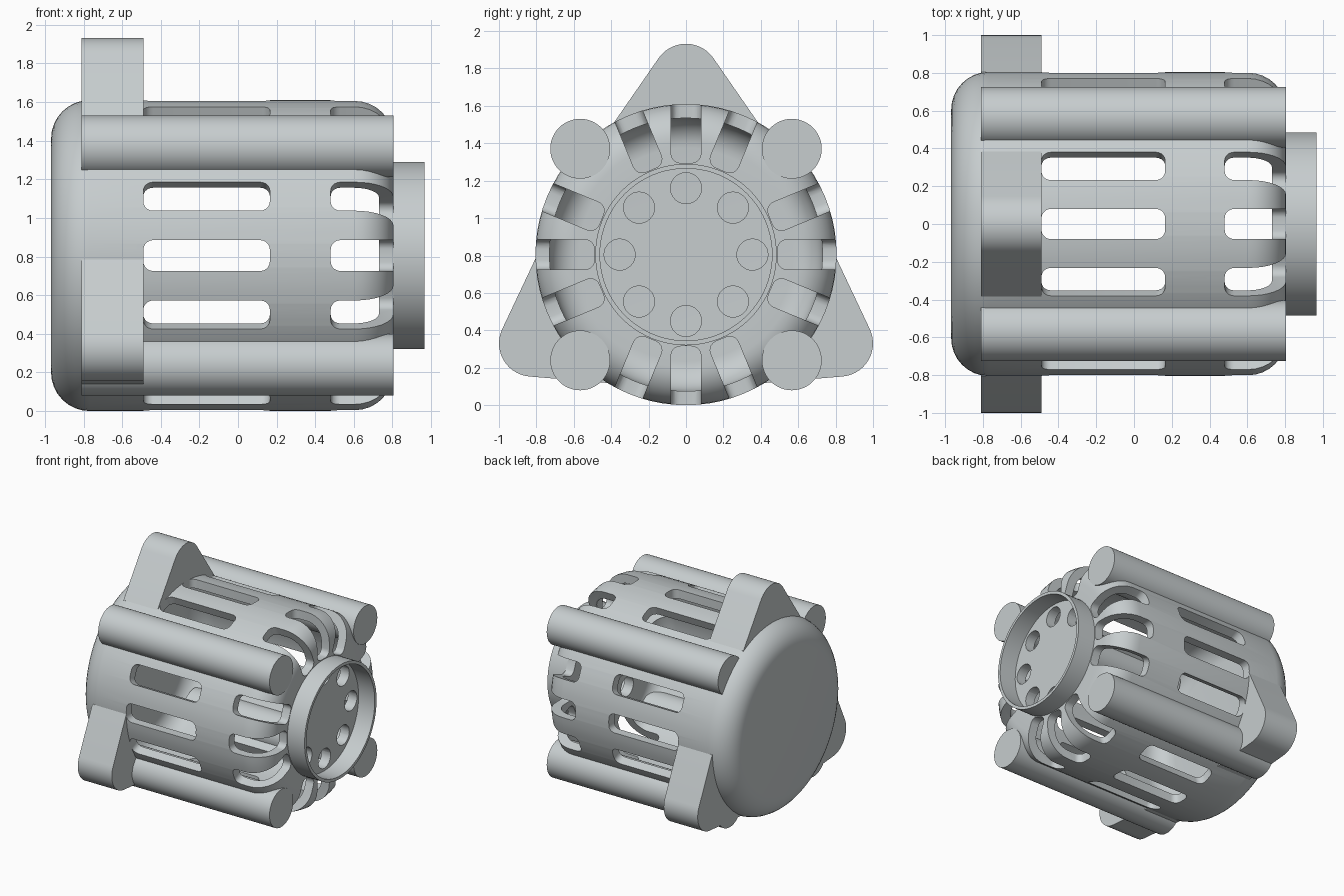
import bpy, bmesh
from math import sin, cos, pi, radians
from mathutils import Matrix, Vector

old = bpy.data.objects.get("Cube")
if old:
    bpy.data.objects.remove(old)

AXIS = Matrix.Translation((0, 0, 0.805))   # centre line of the housing, along x
R = 0.805                                  # housing radius

grey = bpy.data.materials.new("light_grey")
grey.use_nodes = True
grey.diffuse_color = (0.57, 0.61, 0.62, 1)
grey.node_tree.nodes["Principled BSDF"].inputs["Base Color"].default_value = grey.diffuse_color


def finish(bm, name):
    bmesh.ops.recalc_face_normals(bm, faces=bm.faces)
    bm.transform(AXIS)
    mesh = bpy.data.meshes.new(name)
    bm.to_mesh(mesh)
    bm.free()
    mesh.materials.append(grey)
    ob = bpy.data.objects.new(name, mesh)
    bpy.context.collection.objects.link(ob)
    return ob


def activate(ob):
    bpy.ops.object.select_all(action='DESELECT')
    ob.select_set(True)
    bpy.context.view_layer.objects.active = ob


def smooth(ob):
    activate(ob)
    bpy.ops.object.shade_smooth_by_angle(angle=radians(30))


def arc(cx, cr, rad, a0, a1, n=8):
    steps = [radians(a0 + (a1 - a0) * i / n) for i in range(n + 1)]
    return [(cx + rad * cos(a), cr + rad * sin(a)) for a in steps]


def lathe(profile, name, segments=80):
    """Spin (x, radius) points about the x axis into a closed solid."""
    bm = bmesh.new()
    vs = [bm.verts.new((x, 0, r)) for x, r in profile]
    es = [bm.edges.new(pair) for pair in zip(vs, vs[1:])]
    bmesh.ops.spin(bm, geom=vs + es, cent=(0, 0, 0), axis=(1, 0, 0),
                   angle=2 * pi, steps=segments)
    bmesh.ops.remove_doubles(bm, verts=bm.verts, dist=1e-4)
    return finish(bm, name)


def add_cylinder(bm, x0, x1, radius, dist, angle, segments=48):
    m = (Matrix.Rotation(angle, 4, 'X') @ Matrix.Translation(((x0 + x1) / 2, 0, dist))
         @ Matrix.Rotation(pi / 2, 4, 'Y'))
    bmesh.ops.create_cone(bm, cap_ends=True, segments=segments, radius1=radius,
                          radius2=radius, depth=x1 - x0, matrix=m)


def add_slot(bm, x0, x1, r0, r1, angle, bevel, through_end):
    """Rounded box reaching outwards from the axis, used to cut a slot."""
    part = bmesh.new()
    size = Vector((x1 - x0, 0.16, r1 - r0))
    mid = Vector(((x0 + x1) / 2, 0, (r0 + r1) / 2))
    bmesh.ops.create_cube(part, size=1, matrix=Matrix.Translation(mid) @ Matrix.Diagonal(size).to_4x4())
    edges = []
    for e in part.edges:
        d = e.verts[1].co - e.verts[0].co
        c = (e.verts[0].co + e.verts[1].co) / 2
        radial, axial = abs(d.z) > 1e-4, abs(d.x) > 1e-4
        if radial and (c.x < mid.x or not through_end) or axial and through_end and c.z < mid.z:
            edges.append(e)
    bmesh.ops.bevel(part, geom=edges, offset=bevel, segments=5, profile=0.5, affect='EDGES')
    part.transform(Matrix.Rotation(angle, 4, 'X'))
    mesh = bpy.data.meshes.new("slot")
    part.to_mesh(mesh)
    part.free()
    bm.from_mesh(mesh)
    bpy.data.meshes.remove(mesh)


def cut(ob, cutter):
    mod = ob.modifiers.new("cut", 'BOOLEAN')
    mod.operation, mod.solver, mod.object = 'DIFFERENCE', 'EXACT', cutter
    activate(ob)
    bpy.ops.object.modifier_apply(modifier=mod.name)
    bpy.data.objects.remove(cutter)


# Housing: closed rounded back, rounded front carrying a shallow collar
outer = ([(-0.968, 0)] + arc(-0.768, R - 0.2, 0.2, 180, 90) + arc(0.605, R - 0.2, 0.2, 90, 0)
         + [(0.805, 0.485), (0.967, 0.485), (0.967, 0.46), (0.815, 0.46), (0.815, 0)])
inner = ([(-0.893, 0)] + arc(-0.733, 0.57, 0.16, 180, 90)
         + arc(0.6, 0.6, 0.13, 90, 0) + [(0.73, 0)])
housing = lathe(outer, "housing")
cut(housing, lathe(inner, "cavity_cutter"))

# Side slots, end slots and the ring of round holes
bm = bmesh.new()
for k in range(16):
    if k % 4 != 2:
        a = k * pi / 8
        add_slot(bm, -0.49, 0.165, 0.6, 0.95, a, 0.05, False)
        add_slot(bm, 0.48, 0.95, 0.49, 0.95, a, 0.05, True)
for k in range(8):
    add_cylinder(bm, 0.65, 0.9, 0.083, 0.355, k * pi / 4, 32)
cut(housing, finish(bm, "opening_cutter"))
smooth(housing)

# Four long rods on the diagonals
for k, name in enumerate(("upper_right", "lower_right", "lower_left", "upper_left")):
    bm = bmesh.new()
    add_cylinder(bm, -0.81, 0.805, 0.16, 0.8, pi / 4 + k * pi / 2)
    smooth(finish(bm, name + "_rod"))

# Three mounting lugs with rounded tips, seated in the housing wall
tip = arc(0, 0.949, 0.178, 34.5, 145.5, 14)
seat = arc(0, 0, 0.775, 118.6, 61.4, 12)
for k, name in enumerate(("top", "right", "left")):
    bm = bmesh.new()
    flank = [(-0.385, 0.706)], [(0.385, 0.706)]
    face = bm.faces.new([bm.verts.new((-0.81, y, z)) for y, z in tip + flank[0] + seat + flank[1]])
    ext = bmesh.ops.extrude_face_region(bm, geom=[face])
    moved = [v for v in ext["geom"] if isinstance(v, bmesh.types.BMVert)]
    bmesh.ops.translate(bm, verts=moved, vec=(0.32, 0, 0))
    bm.transform(Matrix.Rotation(k * 2 * pi / 3, 4, 'X'))
    smooth(finish(bm, name + "_mounting_lug"))
